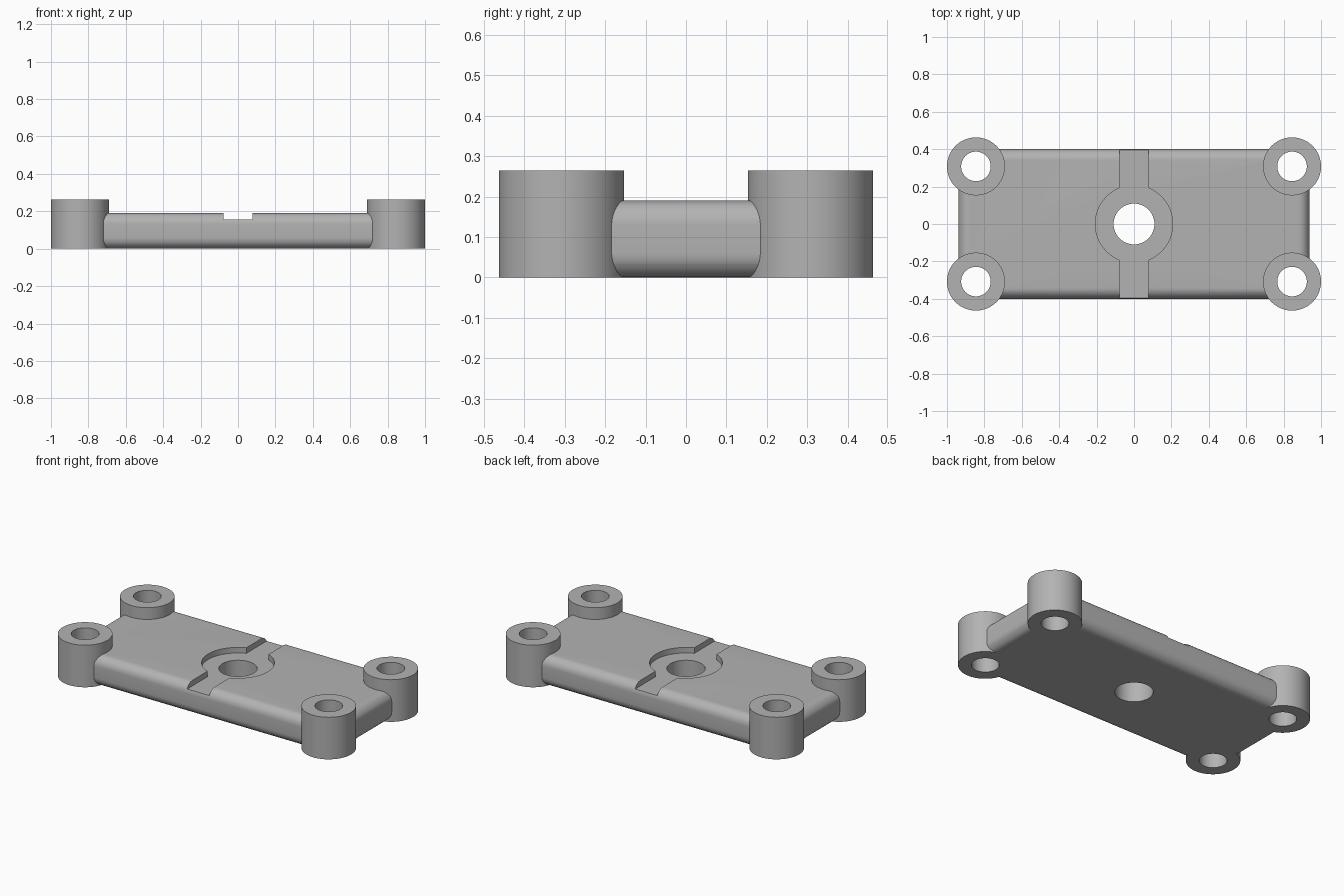
import bpy
import bmesh
from mathutils import Matrix

cube = bpy.data.objects.get("Cube")
if cube:
    bpy.data.objects.remove(cube, do_unlink=True)

PLATE_H, BOSS_H, FLOOR = 0.19, 0.264, 0.155
BOSS_X, BOSS_Y = 0.845, 0.308
CORNERS = [(sx * BOSS_X, sy * BOSS_Y) for sx in (-1, 1) for sy in (-1, 1)]

grey = bpy.data.materials.new("plain_grey")
grey.use_nodes = True
grey.diffuse_color = (0.45, 0.45, 0.45, 1)
grey.node_tree.nodes["Principled BSDF"].inputs["Base Color"].default_value = grey.diffuse_color


def finish(bm, name):
    mesh = bpy.data.meshes.new(name)
    bm.to_mesh(mesh)
    bm.free()
    mesh.materials.append(grey)
    obj = bpy.data.objects.new(name, mesh)
    bpy.context.collection.objects.link(obj)
    return obj


def box(name, size, z0, z1, fillet=0):
    bm = bmesh.new()
    place = Matrix.Translation((0, 0, (z0 + z1) / 2)) @ Matrix.Diagonal((*size, z1 - z0, 1))
    bmesh.ops.create_cube(bm, size=1, matrix=place)
    if fillet:
        # Round the long horizontal edges; upright corners sit inside the bosses
        bmesh.ops.bevel(bm, geom=bm.edges[:], offset=fillet, segments=10,
                        profile=0.5, affect='EDGES')
    return finish(bm, name)


def cylinder(name, radius, z0, z1, centre=(0, 0)):
    bm = bmesh.new()
    place = Matrix.Translation((*centre, (z0 + z1) / 2))
    bmesh.ops.create_cone(bm, cap_ends=True, segments=96, radius1=radius, radius2=radius,
                          depth=z1 - z0, matrix=place)
    return finish(bm, name)


def combine(target, tool, operation):
    mod = target.modifiers.new(operation.lower(), 'BOOLEAN')
    mod.operation, mod.object, mod.solver = operation, tool, 'EXACT'
    bpy.context.view_layer.objects.active = target
    bpy.ops.object.modifier_apply(modifier=mod.name)
    bpy.data.objects.remove(tool, do_unlink=True)


# Rounded base plate
plate = box("mounting_plate", (1.876, 0.80), 0, PLATE_H, fillet=0.06)

# Corner bosses
for c in CORNERS:
    combine(plate, cylinder("corner_boss", 0.155, 0, BOSS_H, c), 'UNION')

# Round recess and cross groove in the top
combine(plate, cylinder("recess_cutter", 0.207, FLOOR, 0.4), 'DIFFERENCE')
combine(plate, box("groove_cutter", (0.154, 1.2), FLOOR, 0.4), 'DIFFERENCE')

# Through holes
combine(plate, cylinder("centre_hole_cutter", 0.109, -0.1, 0.5), 'DIFFERENCE')
for c in CORNERS:
    combine(plate, cylinder("boss_hole_cutter", 0.079, -0.1, 0.5, c), 'DIFFERENCE')

bpy.ops.object.select_all(action='DESELECT')
plate.select_set(True)
bpy.context.view_layer.objects.active = plate
bpy.ops.object.shade_smooth_by_angle(angle=0.5)
